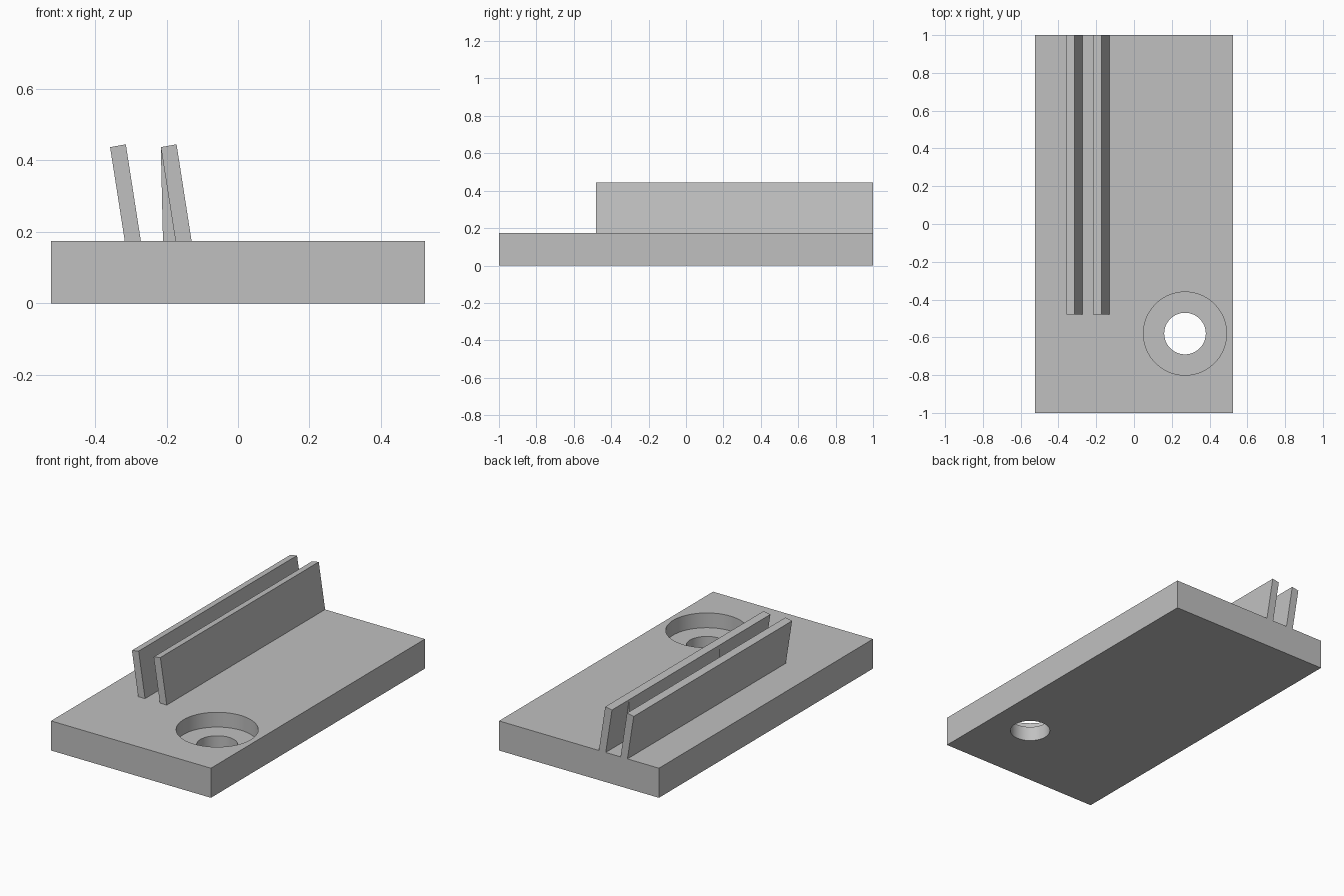
import bpy
import bmesh
from mathutils import Vector

cube = bpy.data.objects.get("Cube")
if cube:
    bpy.data.objects.remove(cube, do_unlink=True)

BASE_TOP = 0.175
HOLE = (0.27, -0.58)

grey = bpy.data.materials.new("plain grey")
grey.use_nodes = True
colour = (0.53, 0.53, 0.53, 1)
grey.diffuse_color = colour
grey.node_tree.nodes["Principled BSDF"].inputs["Base Color"].default_value = colour


def add_object(name, bm):
    bmesh.ops.recalc_face_normals(bm, faces=bm.faces)
    mesh = bpy.data.meshes.new(name)
    bm.to_mesh(mesh)
    bm.free()
    mesh.materials.append(grey)
    obj = bpy.data.objects.new(name, mesh)
    bpy.context.collection.objects.link(obj)
    return obj


def extrude_profile(name, profile, y0, y1):
    """Extrude an x-z outline along y."""
    bm = bmesh.new()
    face = bm.faces.new([bm.verts.new((x, y0, z)) for x, z in profile])
    result = bmesh.ops.extrude_face_region(bm, geom=[face])
    moved = [v for v in result["geom"] if isinstance(v, bmesh.types.BMVert)]
    bmesh.ops.translate(bm, verts=moved, vec=Vector((0, y1 - y0, 0)))
    return add_object(name, bm)


def cut_hole(target, name, radius, z0, z1):
    bm = bmesh.new()
    bmesh.ops.create_cone(bm, cap_ends=True, segments=96, radius1=radius,
                          radius2=radius, depth=z1 - z0)
    bmesh.ops.translate(bm, verts=bm.verts, vec=(*HOLE, (z0 + z1) / 2))
    cutter = add_object(name, bm)
    cutter.hide_render = True
    mod = target.modifiers.new(name, "BOOLEAN")
    mod.operation = "DIFFERENCE"
    mod.solver = "EXACT"
    mod.object = cutter
    # Apply the cut and drop the helper
    bpy.ops.object.select_all(action="DESELECT")
    bpy.context.view_layer.objects.active = target
    target.select_set(True)
    bpy.ops.object.modifier_apply(modifier=name)
    bpy.data.objects.remove(cutter, do_unlink=True)


# Base plate with a counterbored screw hole
W = 0.523
plate = extrude_profile("base_plate", [(-W, 0), (W, 0), (W, BASE_TOP), (-W, BASE_TOP)], -1, 1)
cut_hole(plate, "counterbore", 0.22, BASE_TOP / 2, BASE_TOP + 0.1)
cut_hole(plate, "through_hole", 0.11, -0.1, BASE_TOP + 0.1)
bpy.ops.object.shade_smooth_by_angle()

# Two leaning fins that run to the back edge
for name, x in (("outer_fin", -0.317), ("inner_fin", -0.175)):
    extrude_profile(name, [(x, BASE_TOP), (x + 0.045, BASE_TOP),
                           (x + 0.003, 0.445), (x - 0.041, 0.437)], -0.48, 1)

# Wedge bracing the underside of the inner fin
extrude_profile("fin_brace", [(-0.21, BASE_TOP), (-0.172, BASE_TOP), (-0.216, 0.437)], -0.01, 0.84)
